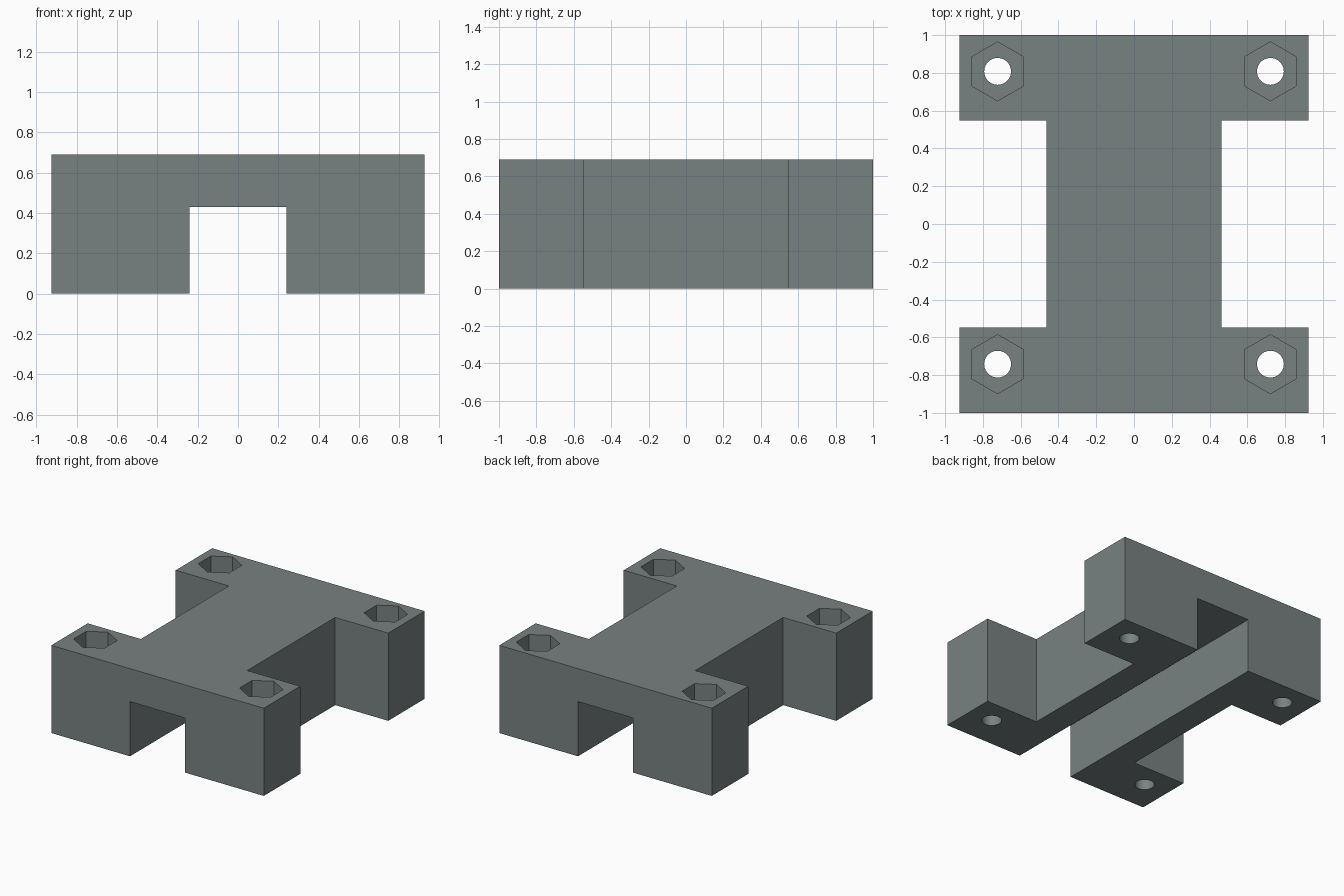
import bpy, bmesh, math

if "Cube" in bpy.data.objects:
    bpy.data.objects.remove(bpy.data.objects["Cube"])

TOP, SLOT_TOP, POCKET_FLOOR = 0.69, 0.43, 0.34

grey = bpy.data.materials.new("slate grey")
grey.diffuse_color = (0.19, 0.22, 0.22, 1)
grey.use_nodes = True
grey.node_tree.nodes["Principled BSDF"].inputs["Base Color"].default_value = grey.diffuse_color


def finish(bm, name):
    bmesh.ops.recalc_face_normals(bm, faces=bm.faces)
    mesh = bpy.data.meshes.new(name)
    bm.to_mesh(mesh)
    bm.free()
    mesh.materials.append(grey)
    obj = bpy.data.objects.new(name, mesh)
    bpy.context.collection.objects.link(obj)
    return obj


def prism(name, outline, z0, z1):
    """Extrude a closed xy outline from z0 to z1."""
    bm = bmesh.new()
    face = bm.faces.new([bm.verts.new((x, y, z0)) for x, y in outline])
    up = bmesh.ops.extrude_face_region(bm, geom=[face])["geom"]
    bmesh.ops.translate(bm, vec=(0, 0, z1 - z0),
                        verts=[v for v in up if isinstance(v, bmesh.types.BMVert)])
    return finish(bm, name)


def polygon(x, y, radius, sides):
    """Regular polygon with a corner pointing along y."""
    return [(x + radius * math.sin(math.tau * i / sides),
             y + radius * math.cos(math.tau * i / sides)) for i in range(sides)]


# I-shaped block
right = [(0.925, -1), (0.925, -0.547), (0.463, -0.547),
         (0.463, 0.547), (0.925, 0.547), (0.925, 1)]
body = prism("mounting_block", right + [(-x, y) for x, y in reversed(right)], 0, TOP)

# Lengthwise slot underneath, and a nut pocket with a bolt hole at each corner
cutters = [prism("slot_cutter", [(-0.24, -2), (0.24, -2), (0.24, 2), (-0.24, 2)],
                 -1, SLOT_TOP)]
for x in (-0.722, 0.722):
    for y in (-0.742, 0.808):
        cutters.append(prism("nut_pocket_cutter", polygon(x, y, 0.156, 6),
                             POCKET_FLOOR, 1))
        cutters.append(prism("bolt_hole_cutter", polygon(x, y, 0.071, 40), -1, 1))

for cutter in cutters:
    cutter.hide_render = True
    cutter.hide_set(True)
    cut = body.modifiers.new(cutter.name, "BOOLEAN")
    cut.operation = "DIFFERENCE"
    cut.solver = "EXACT"
    cut.object = cutter

# Smooth the round holes, keep the block edges sharp
bpy.context.view_layer.objects.active = body
body.select_set(True)
for cut in list(body.modifiers):
    bpy.ops.object.modifier_apply(modifier=cut.name)
bpy.ops.object.shade_smooth_by_angle(angle=math.radians(30))
for cutter in cutters:
    bpy.data.objects.remove(cutter)
